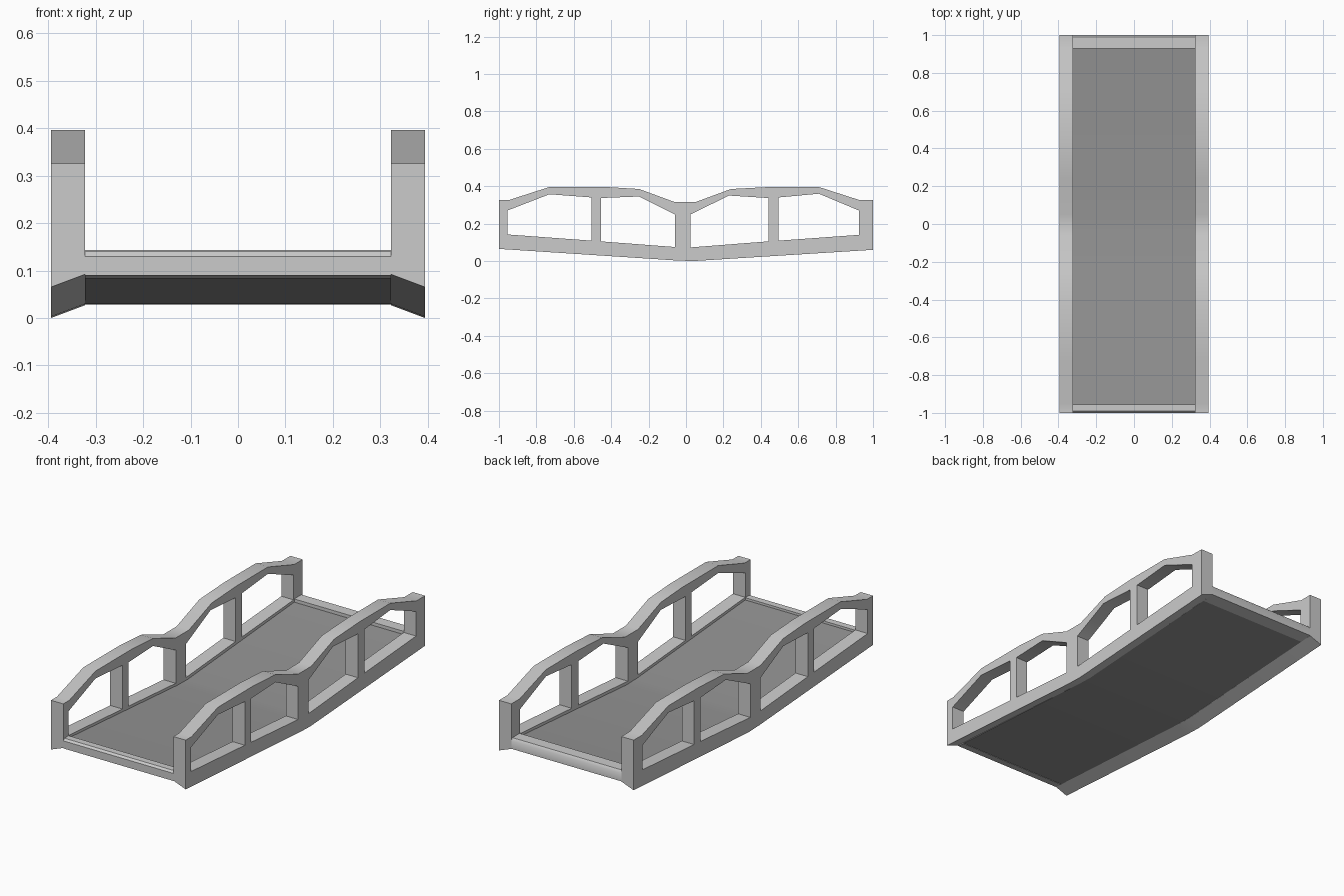
import bpy, bmesh, math

if "Cube" in bpy.data.objects:
    bpy.data.objects.remove(bpy.data.objects["Cube"])

IN, OUT = 0.322, 0.394   # inner and outer faces of the side frames


def prism(name, loops, x0, x1, adjust=None):
    """Fill a (y, z) outline with optional holes and extrude it from x0 to x1."""
    bm = bmesh.new()
    edges = []
    for loop in loops:
        vs = [bm.verts.new((x0, y, z)) for y, z in loop]
        edges += [bm.edges.new((vs[i], vs[(i + 1) % len(vs)])) for i in range(len(vs))]
    bmesh.ops.triangle_fill(bm, edges=edges, use_beauty=True, use_dissolve=False)
    ext = bmesh.ops.extrude_face_region(bm, geom=bm.faces[:])
    for v in ext["geom"]:
        if isinstance(v, bmesh.types.BMVert):
            v.co.x = x1
    if adjust:
        for v in bm.verts:
            adjust(v)
    bmesh.ops.recalc_face_normals(bm, faces=bm.faces[:])
    me = bpy.data.meshes.new(name)
    bm.to_mesh(me)
    bm.free()
    ob = bpy.data.objects.new(name, me)
    bpy.context.collection.objects.link(ob)
    bpy.ops.object.select_all(action='DESELECT')
    ob.select_set(True)
    bpy.context.view_layer.objects.active = ob
    bpy.ops.object.shade_smooth_by_angle(angle=math.radians(40))
    return ob


# Side frame silhouette and its four openings
outline = [(-1, 0.065), (-0.05, 0.003), (0.04, 0.0), (1, 0.06), (1, 0.325),
           (0.93, 0.325), (0.71, 0.396), (0.45, 0.396), (0.24, 0.385),
           (0.05, 0.315), (-0.06, 0.315), (-0.25, 0.385), (-0.43, 0.396),
           (-0.73, 0.396), (-0.95, 0.325), (-1, 0.325)]
openings = [
    [(-0.955, 0.142), (-0.955, 0.27), (-0.73, 0.357), (-0.505, 0.34), (-0.505, 0.109)],
    [(-0.455, 0.105), (-0.455, 0.337), (-0.25, 0.345), (-0.06, 0.25), (-0.06, 0.075)],
    [(0.025, 0.073), (0.025, 0.25), (0.23, 0.35), (0.44, 0.337), (0.44, 0.105)],
    [(0.495, 0.109), (0.495, 0.34), (0.71, 0.36), (0.925, 0.27), (0.925, 0.14)],
]


def slant_bottom(v):
    # the underside rises towards the deck
    if v.co.z < 0.068 and abs(abs(v.co.x) - IN) < 1e-4:
        v.co.z += 0.027


for side, s in (("left", -1), ("right", 1)):
    prism(side + "_side_frame", [outline] + openings, s * IN, s * OUT, slant_bottom)

# Cross beams at both ends
prism("front_beam", [[(-1, 0.09), (-1, 0.13), (-0.99, 0.14), (-0.955, 0.14), (-0.955, 0.083)]], -IN, IN)
prism("back_beam", [[(1, 0.088), (1, 0.13), (0.99, 0.143), (0.93, 0.143), (0.93, 0.082)]], -IN, IN)

# Walkway slab dipping to the middle
deck = prism("deck", [[(-0.955, 0.128), (-0.05, 0.06), (0.04, 0.058), (0.93, 0.126),
                       (0.93, 0.082), (0.04, 0.028), (-0.05, 0.03), (-0.955, 0.085)]], -IN, IN)
mat = bpy.data.materials.new("dark_grey")
mat.diffuse_color = (0.3, 0.3, 0.3, 1)
mat.use_nodes = True
mat.node_tree.nodes["Principled BSDF"].inputs["Base Color"].default_value = mat.diffuse_color
deck.data.materials.append(mat)
